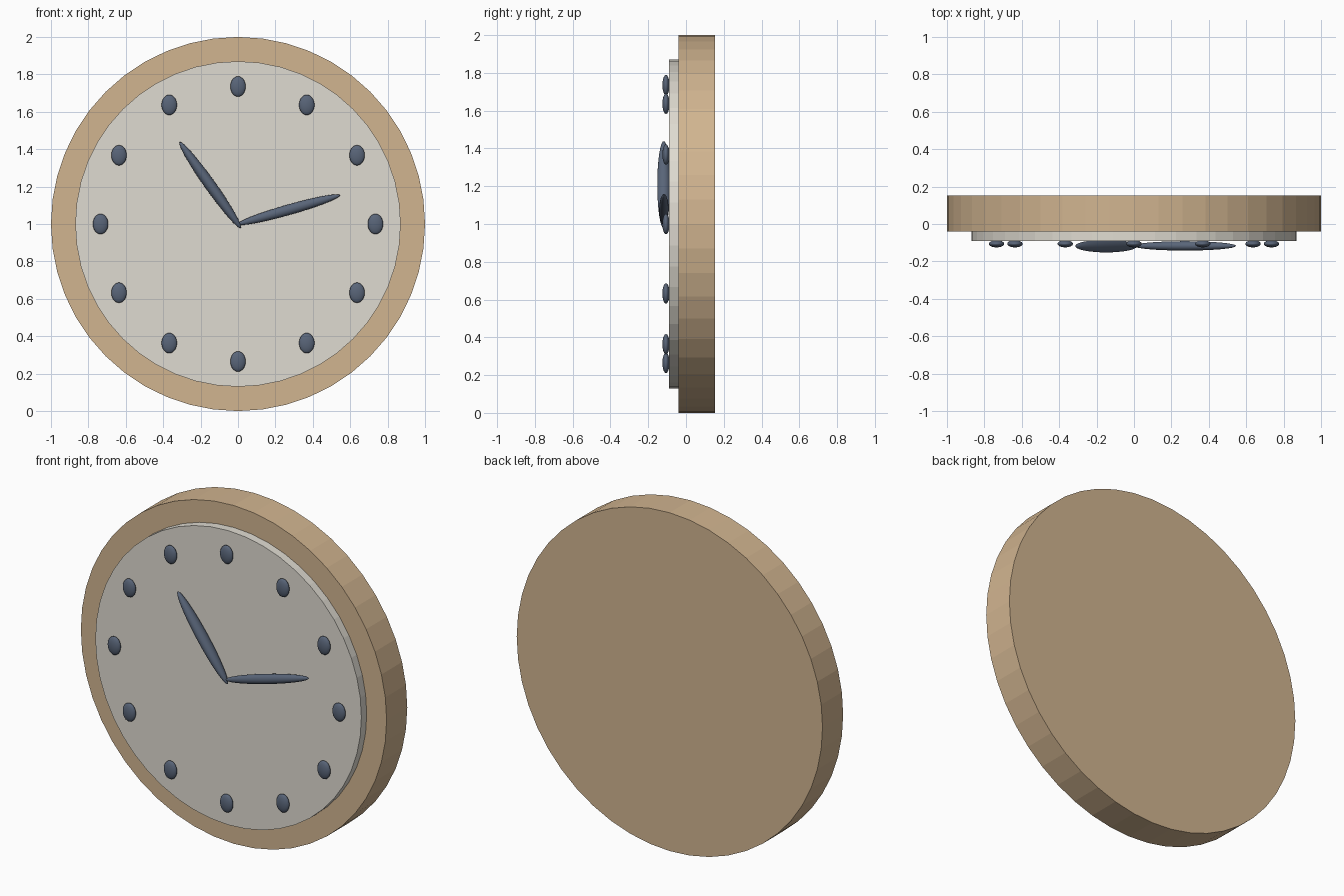
import bpy
import math

if "Cube" in bpy.data.objects:
    bpy.data.objects.remove(bpy.data.objects["Cube"])

CENTRE_Z = 1.0


def material(name, rgb):
    m = bpy.data.materials.new(name)
    m.diffuse_color = (*rgb, 1.0)
    m.use_nodes = True
    m.node_tree.nodes["Principled BSDF"].inputs["Base Color"].default_value = m.diffuse_color
    return m


wood = material("wood", (0.64, 0.46, 0.28))
cream = material("cream", (0.74, 0.71, 0.64))
slate = material("slate", (0.10, 0.13, 0.19))


def disc(name, radius, y_front, y_back, mat):
    bpy.ops.mesh.primitive_cylinder_add(
        vertices=48, radius=radius, depth=y_back - y_front,
        location=(0, (y_front + y_back) / 2, CENTRE_Z),
        rotation=(math.pi / 2, 0, 0))
    obj = bpy.context.object
    obj.name = name
    obj.data.materials.append(mat)


def ellipsoid(name, loc, half, angle=0.0):
    """Smooth ellipsoid; angle tilts its long axis clockwise from vertical."""
    bpy.ops.mesh.primitive_uv_sphere_add(
        segments=32, ring_count=16, radius=1, location=loc, rotation=(0, angle, 0))
    obj = bpy.context.object
    obj.name = name
    obj.scale = half
    obj.data.materials.append(slate)
    bpy.ops.object.shade_smooth()


def hand(name, start, end, half_width, half_depth, y):
    dx, dz = end[0] - start[0], end[1] - start[1]
    ellipsoid(name, ((start[0] + end[0]) / 2, y, (start[1] + end[1]) / 2),
              (half_width, half_depth, math.hypot(dx, dz) / 2), math.atan2(dx, dz))


# Wooden case and raised dial
disc("case", 1.0, -0.04, 0.153, wood)
disc("dial", 0.87, -0.09, -0.03, cream)

# Twelve upright hour markers
for i in range(12):
    a = i * math.tau / 12
    ellipsoid(f"hour_marker_{i + 1:02d}",
              (0.735 * math.sin(a), -0.106, CENTRE_Z + 0.735 * math.cos(a)),
              (0.041, 0.019, 0.054))

# Hands
hand("hour_hand", (0.015, 0.978), (-0.312, 1.438), 0.03, 0.034, -0.118)
hand("minute_hand", (-0.002, 0.999), (0.546, 1.154), 0.028, 0.025, -0.117)
